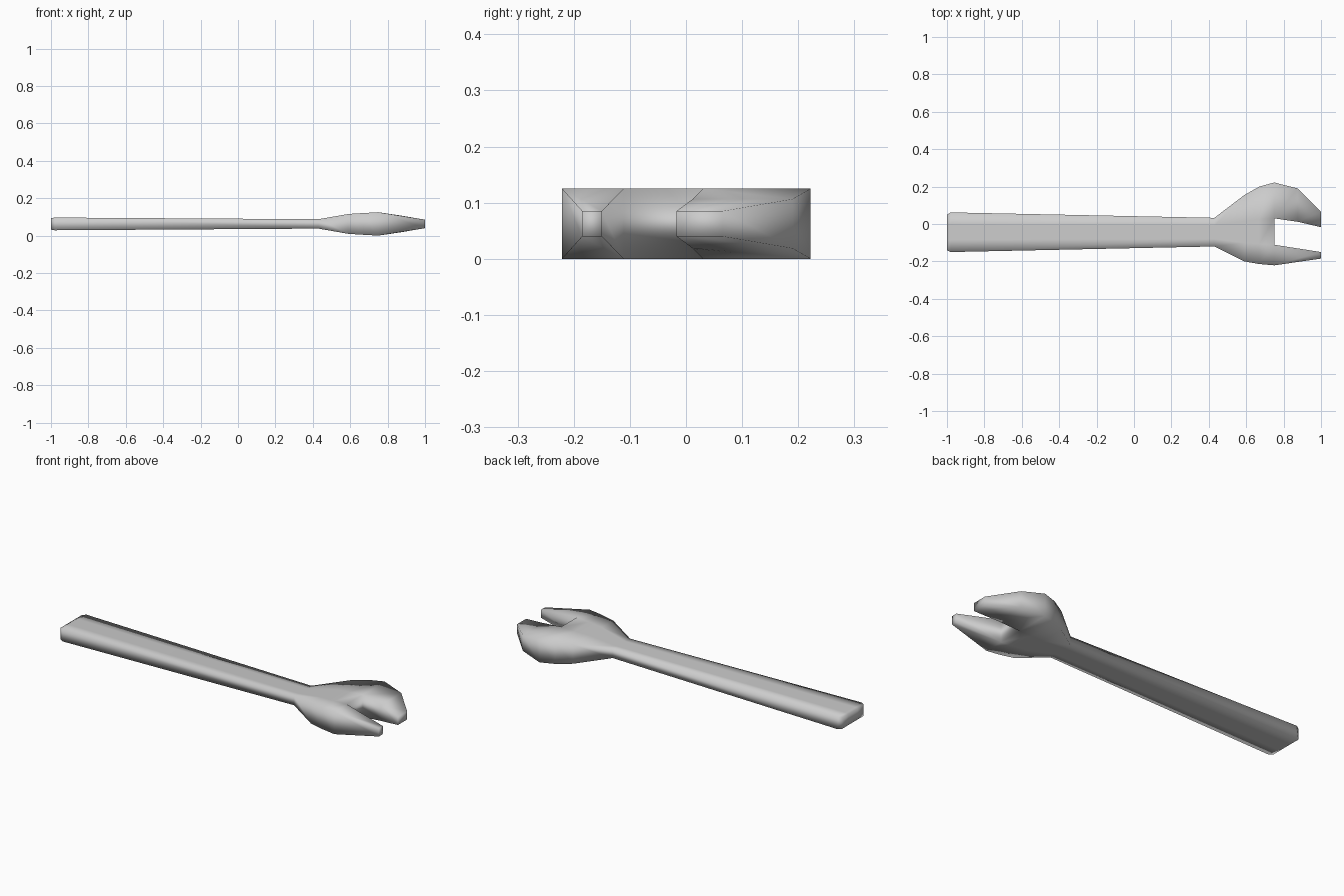
import bpy, bmesh

if "Cube" in bpy.data.objects:
    bpy.data.objects.remove(bpy.data.objects["Cube"])

MID_Z = 0.0625

steel = bpy.data.materials.new("steel grey")
steel.diffuse_color = (0.6, 0.6, 0.6, 1)
steel.use_nodes = True
steel.node_tree.nodes["Principled BSDF"].inputs["Base Color"].default_value = steel.diffuse_color

# Handle and head stations: x, half thickness, four y positions across
body = [
    (-1.00, 0.031, (-0.140, -0.085, -0.005, 0.050)),
    (-0.98, 0.034, (-0.150, -0.085, -0.005, 0.062)),
    (0.43, 0.025, (-0.120, -0.080, -0.008, 0.033)),
    (0.59, 0.053, (-0.200, -0.100, 0.015, 0.155)),
    (0.67, 0.058, (-0.214, -0.107, 0.025, 0.200)),
    (0.75, 0.0625, (-0.221, -0.111, 0.030, 0.222)),
]
# Jaws continue from the outer columns of the last station
lower_jaw = [(1.00, 0.0225, (-0.185, -0.150))]
upper_jaw = [(0.875, 0.044, (0.012, 0.190)),
             (1.00, 0.0225, (-0.017, 0.065))]

bm = bmesh.new()


def station(x, half, ys):
    """Pairs of (top, bottom) vertices across one station."""
    return [tuple(bm.verts.new((x, y, MID_Z + s * half)) for s in (1, -1)) for y in ys]


def skin(a, b):
    """Top and bottom faces between two stations."""
    for i in range(len(a) - 1):
        quad = (a[i], b[i], b[i + 1], a[i + 1])
        bm.faces.new([v[0] for v in quad])
        bm.faces.new([v[1] for v in reversed(quad)])


# Handle and head
rows = [station(*s) for s in body]
for a, b in zip(rows, rows[1:]):
    skin(a, b)

# Two jaws
for jaw, first in ((lower_jaw, 0), (upper_jaw, 2)):
    last = rows[-1][first:first + 2]
    for s in jaw:
        nxt = station(*s)
        skin(last, nxt)
        last = nxt

# Walls around the whole outline, including the notch
bm.verts.index_update()
bm.verts.ensure_lookup_table()
for e in [e for e in bm.edges if e.is_boundary]:
    p, q = e.verts
    if p.index % 2 == 0:
        bm.faces.new((p, q, bm.verts[q.index + 1], bm.verts[p.index + 1]))

bmesh.ops.recalc_face_normals(bm, faces=bm.faces[:])
for f in bm.faces:
    f.smooth = True

mesh = bpy.data.meshes.new("open_end_wrench")
bm.to_mesh(mesh)
bm.free()
mesh.materials.append(steel)
wrench = bpy.data.objects.new("open_end_wrench", mesh)
bpy.context.collection.objects.link(wrench)
